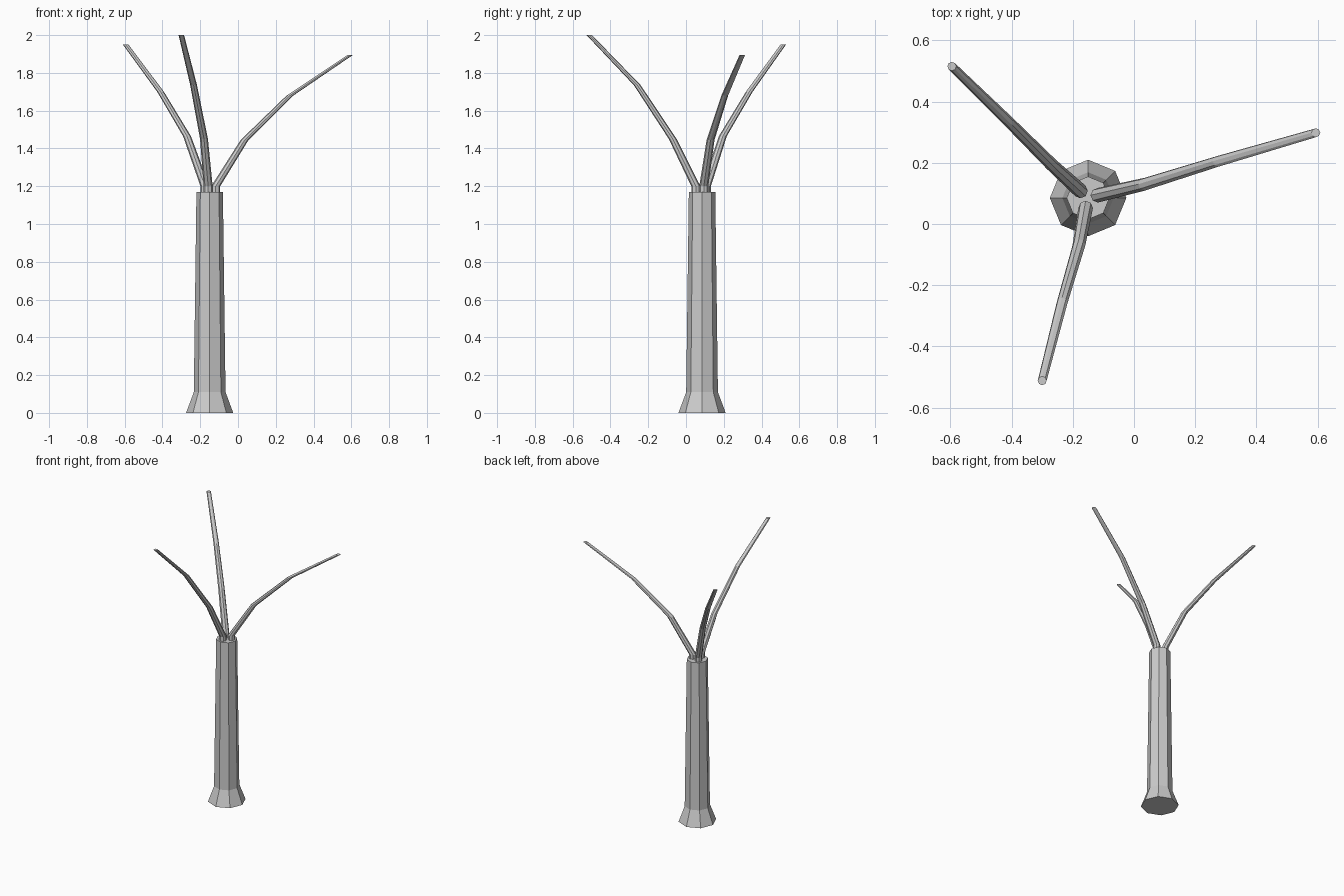
import bpy, bmesh
from math import cos, sin, tau

if "Cube" in bpy.data.objects:
    bpy.data.objects.remove(bpy.data.objects["Cube"])

CX, CY = -0.15, 0.085


def loft(name, rings, sides=8):
    """Closed tube through horizontal rings given as (x, y, z, radius)."""
    bm = bmesh.new()
    loops = [[bm.verts.new((x + r * cos(tau * i / sides), y + r * sin(tau * i / sides), z))
              for i in range(sides)] for x, y, z, r in rings]
    for a, b in zip(loops, loops[1:]):
        for i in range(sides):
            j = (i + 1) % sides
            bm.faces.new((a[i], a[j], b[j], b[i]))
    bm.faces.new(loops[0][::-1])
    bm.faces.new(loops[-1])
    mesh = bpy.data.meshes.new(name)
    bm.to_mesh(mesh)
    bm.free()
    ob = bpy.data.objects.new(name, mesh)
    bpy.context.collection.objects.link(ob)
    return ob


# Trunk with flared foot
loft("trunk", [(CX, CY, z, r) for z, r in ((0, 0.125), (0.11, 0.084), (1.17, 0.07))])

# Three branches: short upright root, then curving outward to a level-cut tip
paths = {
    "branch_right": [(-0.118, 0.094, 1.2), (0.035, 0.13, 1.445), (0.275, 0.205, 1.68), (0.594, 0.298, 1.895)],
    "branch_back_left": [(-0.175, 0.108, 1.2), (-0.27, 0.195, 1.465), (-0.41, 0.335, 1.70), (-0.595, 0.515, 1.95)],
    "branch_front": [(-0.158, 0.052, 1.2), (-0.18, -0.07, 1.45), (-0.235, -0.258, 1.735), (-0.30, -0.512, 2.0)],
}
radii = (0.024, 0.021, 0.018, 0.0145)
for name, pts in paths.items():
    x, y, _ = pts[0]
    loft(name, [(x, y, 1.12, 0.024)] + [(*p, r) for p, r in zip(pts, radii)])
